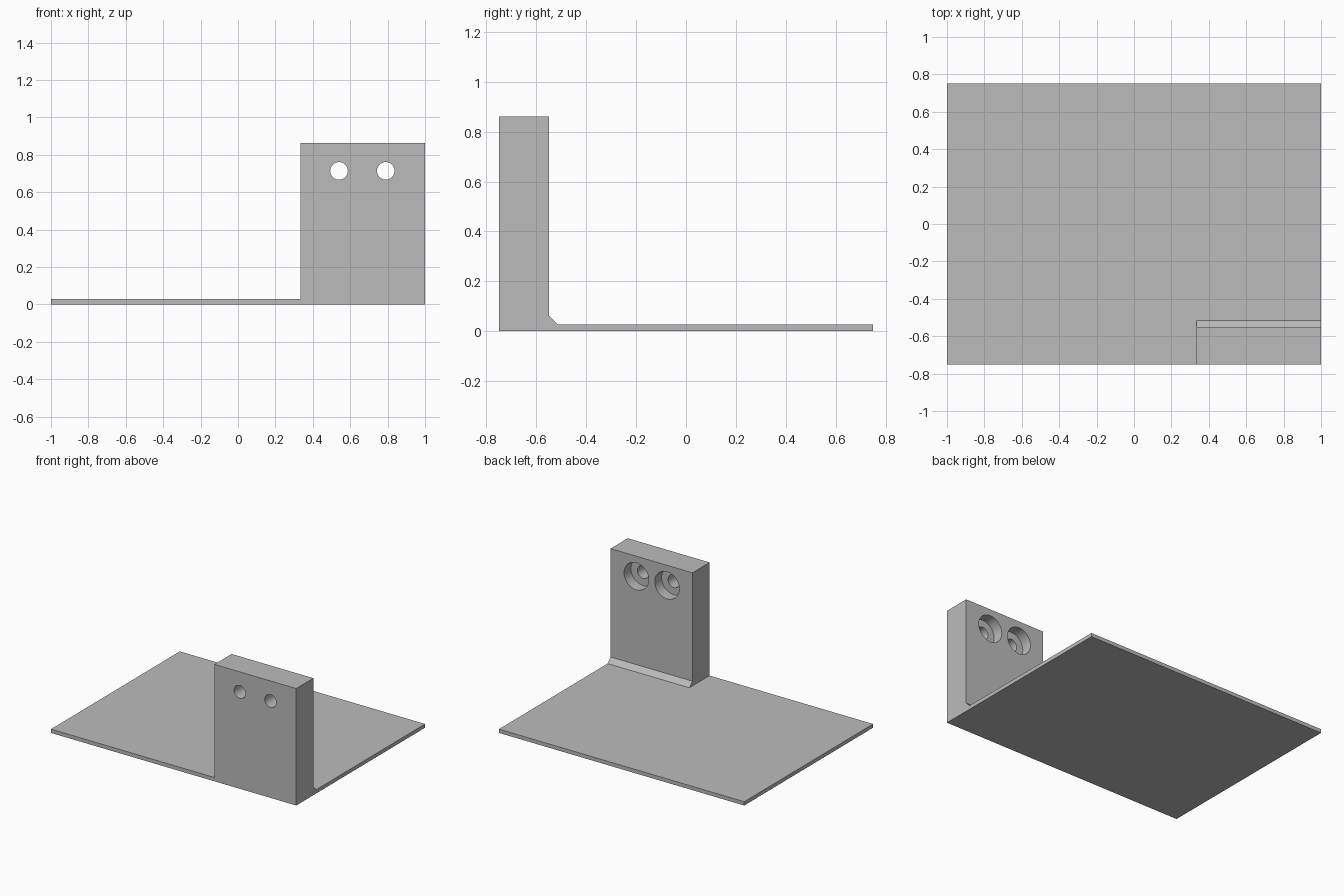
import bpy
import bmesh
import math
from mathutils import Matrix

if "Cube" in bpy.data.objects:
    bpy.data.objects.remove(bpy.data.objects["Cube"], do_unlink=True)

# Main dimensions
HALF_X, HALF_Y, PLATE = 1.0, 0.75, 0.028
POST_LEFT, POST_BACK, POST_TOP = 0.333, -0.55, 0.862
FILLET = 0.035
HOLE_Z, HOLE_XS = 0.714, (0.54, 0.79)
HOLE_R, BORE_R, BORE_DEPTH = 0.047, 0.1, 0.08

grey = bpy.data.materials.new("plain grey")
grey.use_nodes = True
colour = (0.5, 0.5, 0.5, 1)
grey.diffuse_color = colour
grey.node_tree.nodes["Principled BSDF"].inputs["Base Color"].default_value = colour


def add_object(name, bm):
    bmesh.ops.recalc_face_normals(bm, faces=bm.faces)
    mesh = bpy.data.meshes.new(name)
    bm.to_mesh(mesh)
    bm.free()
    mesh.materials.append(grey)
    obj = bpy.data.objects.new(name, mesh)
    bpy.context.collection.objects.link(obj)
    return obj


def extrude_profile(name, profile, x0, x1):
    """Sweep a (y, z) outline from x0 to x1."""
    bm = bmesh.new()
    face = bm.faces.new([bm.verts.new((x0, y, z)) for y, z in profile])
    swept = bmesh.ops.extrude_face_region(bm, geom=[face])["geom"]
    verts = [g for g in swept if isinstance(g, bmesh.types.BMVert)]
    bmesh.ops.translate(bm, verts=verts, vec=(x1 - x0, 0, 0))
    return add_object(name, bm)


def drill(name, x, radius, y0, y1):
    """Cylinder cutter along y."""
    bm = bmesh.new()
    place = Matrix.Translation((x, (y0 + y1) / 2, HOLE_Z)) @ Matrix.Rotation(math.pi / 2, 4, "X")
    bmesh.ops.create_cone(bm, cap_ends=True, segments=48, radius1=radius,
                          radius2=radius, depth=y1 - y0, matrix=place)
    return add_object(name, bm)


def combine(target, other, operation):
    """Apply a boolean and discard the second object."""
    mod = target.modifiers.new(operation.title(), "BOOLEAN")
    mod.operation, mod.object, mod.solver = operation, other, "EXACT"
    bpy.context.view_layer.objects.active = target
    bpy.ops.object.modifier_apply(modifier=mod.name)
    bpy.data.objects.remove(other, do_unlink=True)


# Thin base plate
bracket = extrude_profile("mounting_bracket", [
    (-HALF_Y, 0), (HALF_Y, 0), (HALF_Y, PLATE), (-HALF_Y, PLATE)], -HALF_X, HALF_X)

# Upright block with a sloped foot where it meets the plate
post = extrude_profile("upright_block", [
    (-HALF_Y, 0), (POST_BACK + FILLET, 0), (POST_BACK + FILLET, PLATE),
    (POST_BACK, PLATE + FILLET), (POST_BACK, POST_TOP), (-HALF_Y, POST_TOP)],
    POST_LEFT, HALF_X)
combine(bracket, post, "UNION")

# Counterbored screw holes, wide side at the back
for x in HOLE_XS:
    combine(bracket, drill("screw_hole", x, HOLE_R, -1, 0), "DIFFERENCE")
    combine(bracket, drill("counterbore", x, BORE_R, POST_BACK - BORE_DEPTH, 0), "DIFFERENCE")

# Smooth hole walls, sharp edges elsewhere
bpy.ops.object.select_all(action="DESELECT")
bracket.select_set(True)
bpy.context.view_layer.objects.active = bracket
bpy.ops.object.shade_smooth_by_angle(angle=math.radians(30))
